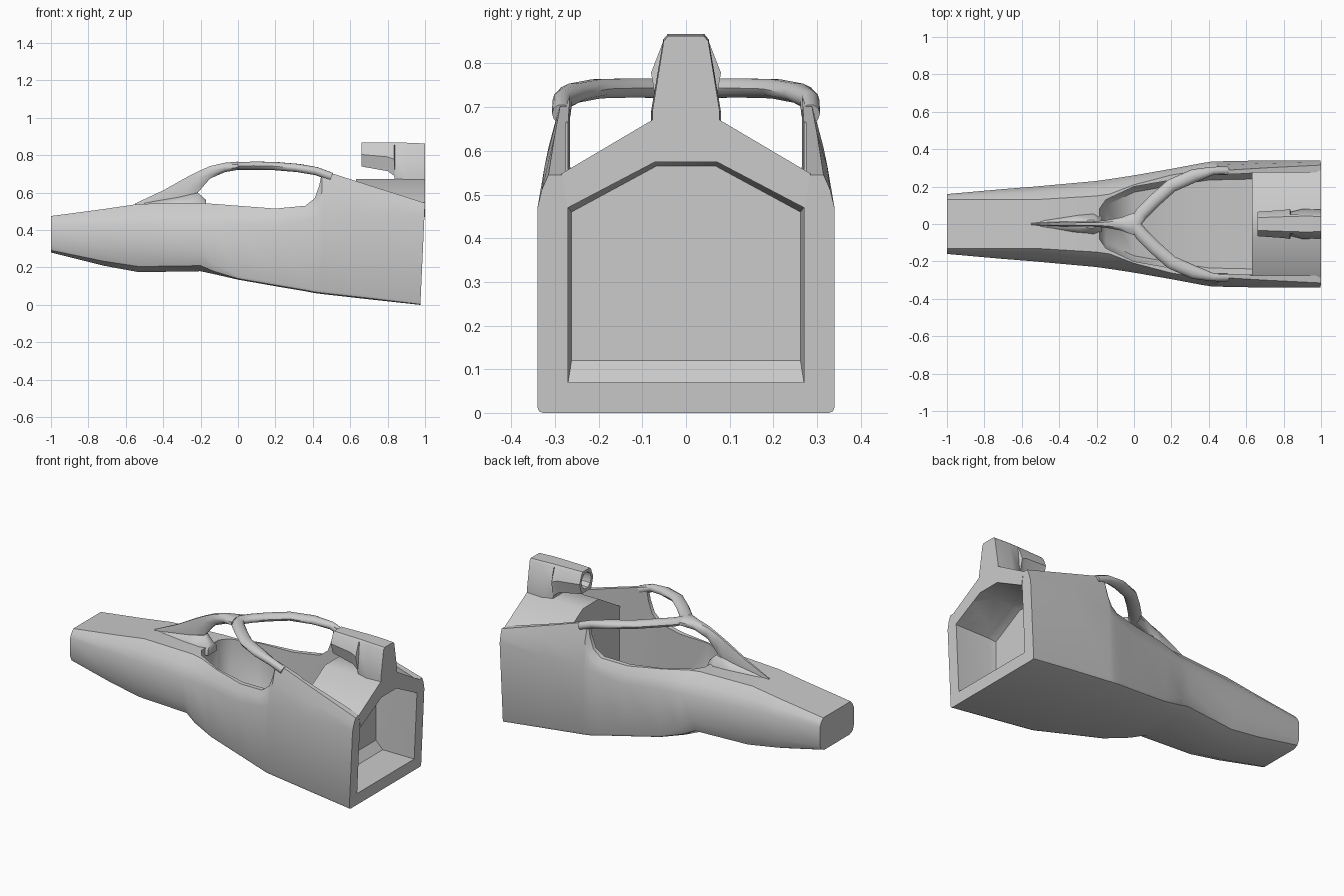
import bpy, bmesh, math
from mathutils import Vector

if "Cube" in bpy.data.objects:
    bpy.data.objects.remove(bpy.data.objects["Cube"])


def loft(name, rings):
    """Closed skin through rings of equal point count, capped at both ends."""
    bm = bmesh.new()
    vs = [[bm.verts.new(p) for p in r] for r in rings]
    n = len(rings[0])
    for a, b in zip(vs, vs[1:]):
        for i in range(n):
            bm.faces.new((a[i], a[(i + 1) % n], b[(i + 1) % n], b[i]))
    bm.faces.new(vs[0])
    bm.faces.new(vs[-1])
    bmesh.ops.recalc_face_normals(bm, faces=bm.faces)
    me = bpy.data.meshes.new(name)
    bm.to_mesh(me)
    bm.free()
    ob = bpy.data.objects.new(name, me)
    bpy.context.collection.objects.link(ob)
    return ob


def sym(x, half):
    """Full ring at x from the +y half outline (y, z)."""
    other = [(-y, z) for y, z in reversed(half) if y > 1e-6]
    return [Vector((x, y, z)) for y, z in half + other]


def activate(ob):
    bpy.ops.object.select_all(action='DESELECT')
    ob.select_set(True)
    bpy.context.view_layer.objects.active = ob


def cut(ob, cutter):
    m = ob.modifiers.new("cut", 'BOOLEAN')
    m.operation, m.solver, m.object = 'DIFFERENCE', 'EXACT', cutter
    activate(ob)
    bpy.ops.object.modifier_apply(modifier=m.name)
    bpy.data.objects.remove(cutter)


def smooth(ob, deg=35):
    activate(ob)
    bpy.ops.object.shade_smooth_by_angle(angle=math.radians(deg))


# Hull: x, bottom z, half width, bottom radius, shoulder z, top half width, top z
sections = [
    (-1.0, .28, .16, .04, .43, .13, .475),
    (-.72, .21, .185, .08, .43, .13, .512),
    (-.53, .175, .20, .10, .43, .13, .54),
    (-.20, .18, .23, .10, .43, .15, .545),
    (-.13, .165, .24, .05, .43, .16, .54),
    (0.0, .135, .26, .02, .43, .21, .53),
    (.20, .10, .295, .02, .42, .262, .515),
    (.36, .073, .325, .02, .45, .288, .53),
    (.41, .063, .333, .02, .465, .290, .57),
    (.435, .06, .335, .02, .47, .288, .64),
    (.45, .058, .335, .02, .47, .285, .72),
    (.70, .03, .34, .02, .47, .300, .64),
    (1.0, 0, .34, .012, .47, .315, .545),
]
rings = []
for x, zb, w, r, zs, wt, zt in sections:
    half = [(0, zb), (w - r, zb), (w - .3 * r, zb + .3 * r), (w, zb + r), (w, zs),
            (w * .6 + wt * .4, zs * .45 + zt * .55), (wt, zt), (0, zt)]
    rings.append(sym(x, half))
for p in rings[-1]:
    p.x -= .025 * (1 - p.z / .545)
hull = loft("hull", rings)

# Cockpit opening: x, half width, floor z
cockpit = [(-.185, .08, .34), (-.15, .13, .29), (0, .20, .21), (.20, .235, .17),
           (.40, .265, .13), (.63, .27, .11)]
cut(hull, loft("cockpit_cutter",
               [sym(x, [(w - .03, zf), (w, zf + .04), (w, 1)]) for x, w, zf in cockpit]))

# Sunken deck between the side walls
deck = [(0, .66), (.075, .66), (.275, .54), (.275, 1), (0, 1)]
cut(hull, loft("deck_cutter", [sym(x, deck) for x in (.62, 1.1)]))

# Rear bay
bay = [(.27, .07), (.27, .47), (.07, .575)]
bay_in = [(.262, .12), (.262, .46), (.068, .565)]
cut(hull, loft("bay_cutter", [sym(.73, bay_in), sym(.77, bay), sym(1.1, bay)]))
smooth(hull)

# Roof behind the cockpit
roof = loft("engine_roof", [
    [Vector((x, y, z)) for y, z in
     [(.285, .548), (.075, .672), (-.075, .672), (-.285, .548),
      (-.27, .47), (-.07, .575), (.07, .575), (.27, .47)]] for x in (.63, 1.0)])
smooth(roof)

# Air intake and its tower: x, bottom z, lower half width, top z, top half width
intake_rows = [(.66, .74, .045, .868, .04), (.80, .715, .055, .868, .045),
               (.835, .69, .06, .868, .046), (.84, .655, .065, .868, .046),
               (.90, .655, .08, .867, .048), (1.0, .60, .077, .863, .047)]
rings = []
for i, (x, zb, wb, zt, wt) in enumerate(intake_rows):
    zm = .5 * (zb + zt) if i < 3 else .69
    wm = max(wb, wt) + (.02 if i < 3 else 0)
    rings.append(sym(x, [(wb, zb), (wm, zm), (wt + .004, zt - .012), (wt - .006, zt)]))
intake = loft("air_intake", rings)
mouth = [[Vector((x, s * .047 * math.cos(a), .805 + s * .05 * math.sin(a)))
          for a in [k * math.tau / 10 for k in range(10)]]
         for x, s in ((.6, 1), (.70, .95), (.80, .8))]
cut(intake, loft("mouth_cutter", mouth))
smooth(intake)

# Cockpit guard hoop: half path mirrored across y
half_path = [(.50, .285, .685), (.42, .284, .715), (.32, .258, .732), (.20, .205, .742),
             (.11, .125, .744), (.04, .055, .743)]
path = [Vector(p) for p in half_path] + [Vector((.005, 0, .743))] + \
       [Vector((x, -y, z)) for x, y, z in reversed(half_path)]
rings = []
for i, p in enumerate(path):
    t = (path[min(i + 1, len(path) - 1)] - path[max(i - 1, 0)]).normalized()
    side = t.cross(Vector((0, 0, 1))).normalized()
    up = side.cross(t)
    wide = .022 if abs(p.y) > .27 else .036
    rings.append([p + side * wide * math.cos(a) + up * .023 * math.sin(a)
                  for a in [k * math.tau / 10 for k in range(10)]])
smooth(loft("guard_hoop", rings), 50)

# Centre pillar: x, top z, bottom z, half width
pillar = [(-.55, .542, .50, .006), (-.40, .612, .50, .012), (-.27, .685, .50, .014),
          (-.215, .713, .60, .014), (-.15, .742, .675, .020), (-.07, .760, .71, .035),
          (.0, .766, .722, .06)]
smooth(loft("guard_pillar", [
    sym(x, [(w * .5, zb), (w, zb * .7 + zt * .3), (w, zb * .3 + zt * .7), (w * .5, zt)])
    for x, zt, zb, w in pillar]), 50)

# Flared pillar foot
smooth(loft("pillar_foot", [
    sym(x, [(w, .50), (w, .535), (w * .35, z)])
    for x, w, z in [(-.50, .02, .545), (-.32, .05, .575), (-.215, .06, .60), (-.17, .04, .56)]]), 50)
